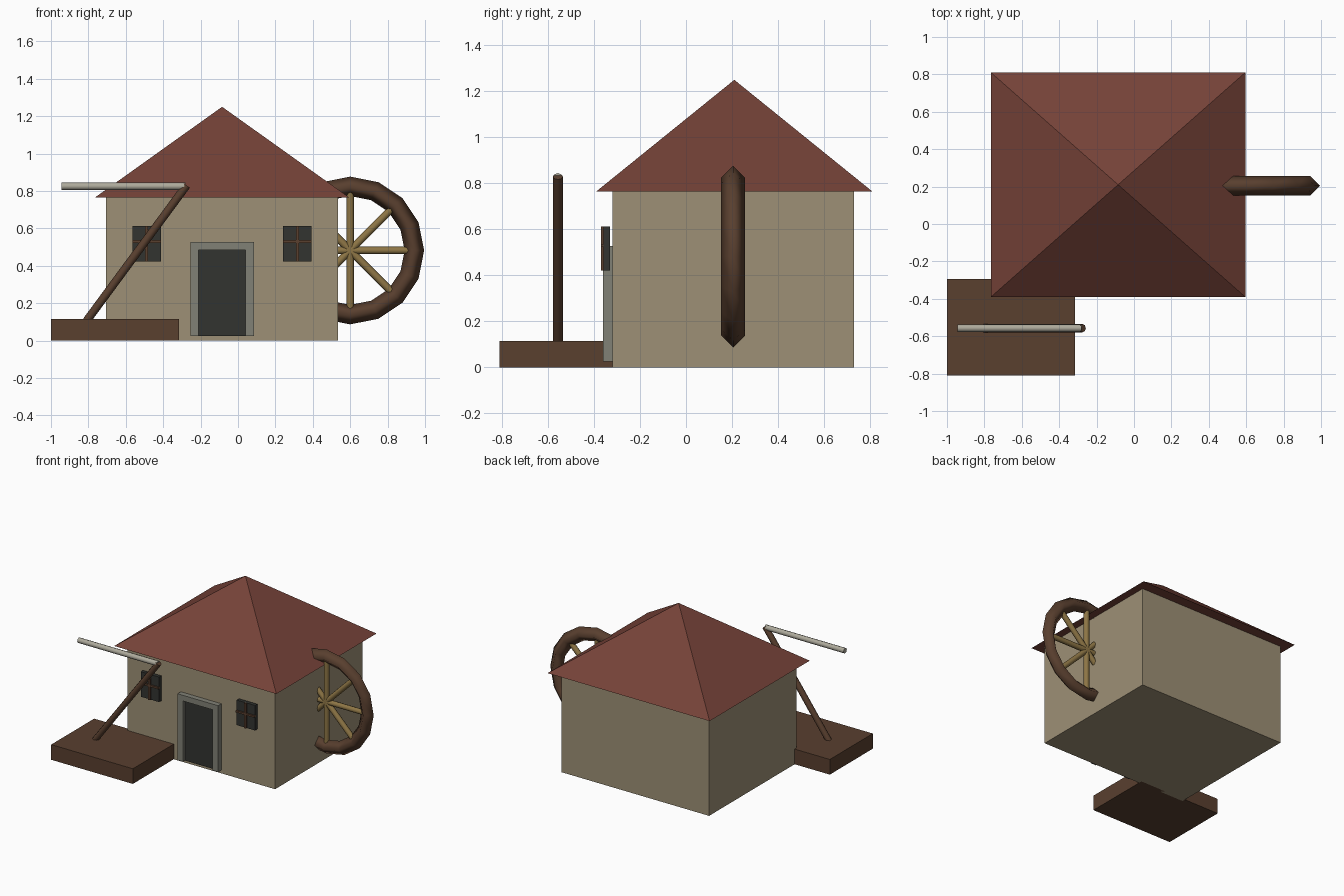
import bpy, math
from mathutils import Vector

if "Cube" in bpy.data.objects:
    bpy.data.objects.remove(bpy.data.objects["Cube"])


def material(name, r, g, b):
    m = bpy.data.materials.new(name)
    m.diffuse_color = (r, g, b, 1)
    m.use_nodes = True
    m.node_tree.nodes["Principled BSDF"].inputs["Base Color"].default_value = m.diffuse_color
    return m


STONE = material("plaster", .34, .28, .18)
ROOF = material("roof_tile", .18, .055, .04)
WOOD = material("dark_wood", .10, .05, .028)
DARK = material("dark_panel", .032, .034, .03)
FRAME = material("frame_stone", .22, .22, .18)
SPOKE = material("light_wood", .27, .18, .06)
PALE = material("pale_metal", .42, .40, .33)


def finish(name, mat):
    ob = bpy.context.object
    ob.name = name
    ob.data.materials.append(mat)
    return ob


def box(name, mat, x0, x1, y0, y1, z0, z1):
    bpy.ops.mesh.primitive_cube_add(size=1, location=((x0 + x1) / 2, (y0 + y1) / 2, (z0 + z1) / 2))
    ob = finish(name, mat)
    ob.scale = (x1 - x0, y1 - y0, z1 - z0)
    return ob


def rod(name, mat, a, b, radius, sides=8):
    a, b = Vector(a), Vector(b)
    bpy.ops.mesh.primitive_cylinder_add(vertices=sides, radius=radius, depth=(b - a).length,
                                        location=(a + b) / 2)
    ob = finish(name, mat)
    ob.rotation_euler = (b - a).to_track_quat('Z', 'Y').to_euler()
    bpy.ops.object.shade_smooth_by_angle(angle=math.radians(50))
    return ob


# House body and overhanging pyramid roof
box("house_walls", STONE, -.705, .535, -.32, .73, 0, .77)
bpy.ops.mesh.primitive_cone_add(vertices=4, radius1=math.sqrt(.5), depth=.485,
                                location=(-.085, .21, 1.0075), rotation=(0, 0, math.pi / 4))
bpy.ops.object.transform_apply(location=False, rotation=True, scale=False)
finish("roof", ROOF).scale = (1.36, 1.2, 1)

# Door with a three-piece surround
box("door", DARK, -.212, .042, -.337, -.318, .025, .485)
box("door_jamb_left", FRAME, -.255, -.21, -.36, -.318, .025, .485)
box("door_jamb_right", FRAME, .04, .085, -.36, -.318, .025, .485)
box("door_lintel", FRAME, -.255, .085, -.36, -.318, .485, .528)

# Windows with crossed glazing bars
for side, cx in (("left", -.488), ("right", .317)):
    box(f"window_{side}", DARK, cx - .077, cx + .077, -.358, -.331, .422, .612)
    box(f"window_{side}_upright", WOOD, cx - .008, cx + .008, -.37, -.35, .422, .612)
    box(f"window_{side}_crossbar", WOOD, cx - .077, cx + .077, -.37, -.35, .523, .537)

# Water wheel: diamond-section rim and eight spokes
C = Vector((.6, .205, .482))
bpy.ops.mesh.primitive_torus_add(major_segments=16, minor_segments=4, major_radius=.343,
                                 minor_radius=.052, location=C, rotation=(math.pi / 2, 0, 0))
finish("wheel_rim", WOOD)
bpy.ops.object.shade_smooth()
for i in range(4):
    a = i * math.pi / 4
    d = Vector((math.cos(a), 0, math.sin(a))) * .33
    rod(f"wheel_spoke_{i + 1}", SPOKE, C - d, C + d, .02)

# Wooden platform with a leaning post and a pale horizontal pole
box("platform", WOOD, -1, -.315, -.81, -.295, 0, .115)
rod("leaning_post", WOOD, (-.81, -.557, .105), (-.275, -.557, .83), .022)
rod("horizontal_pole", PALE, (-.945, -.557, .825), (-.28, -.557, .825), .02)
